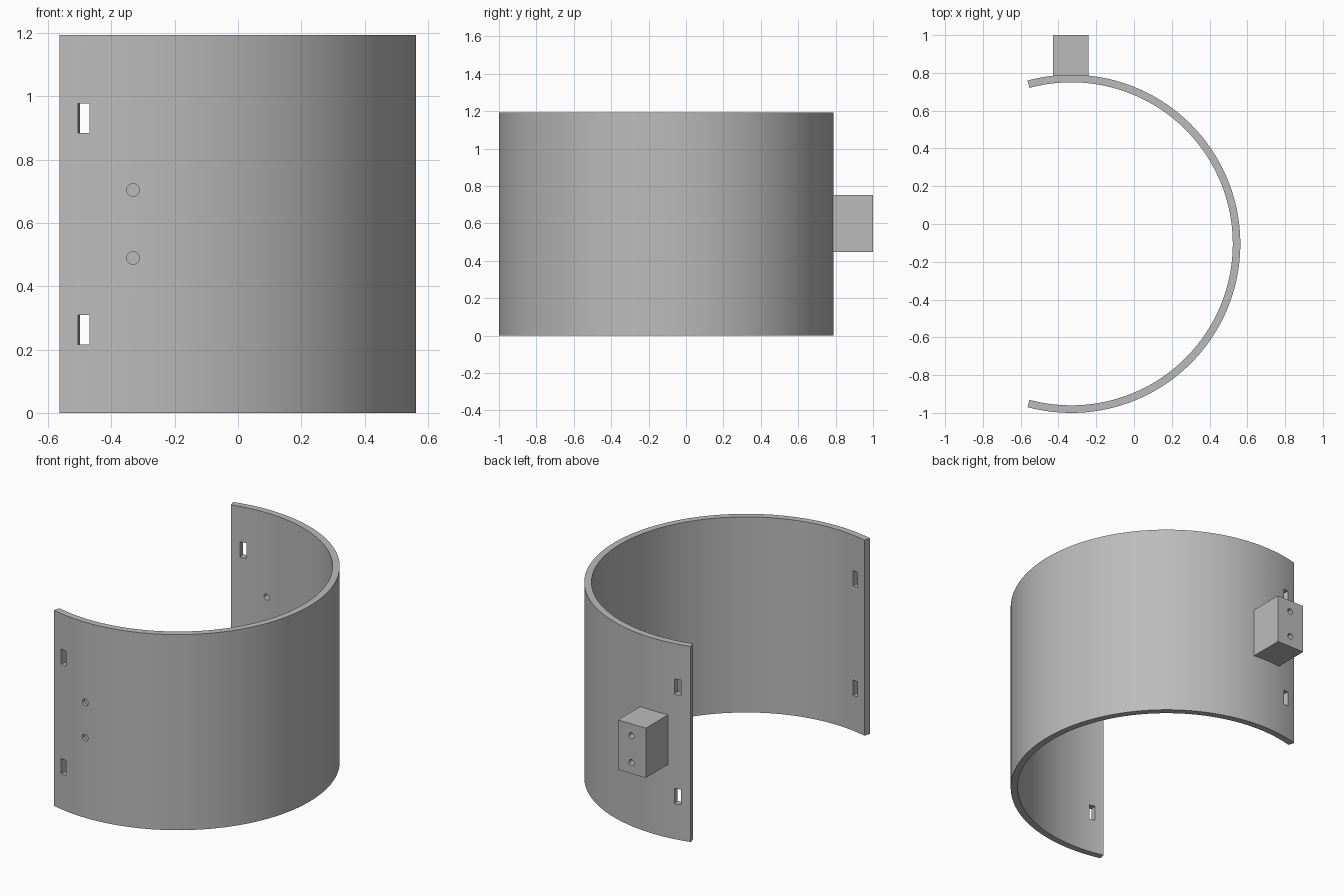
import bpy, bmesh, math
from mathutils import Matrix, Vector

cube = bpy.data.objects.get("Cube")
if cube:
    bpy.data.objects.remove(cube, do_unlink=True)

CX, CY = -0.332, -0.105      # axis of the curved shell
R_OUT, R_IN = 0.895, 0.855
HEIGHT = 1.194
MID = HEIGHT / 2
SPAN = math.radians(105)     # half of the arc, open towards -x
STEPS = 120

grey = bpy.data.materials.new("grey_plastic")
grey.use_nodes = True
grey.diffuse_color = (0.5, 0.5, 0.5, 1)
grey.node_tree.nodes["Principled BSDF"].inputs["Base Color"].default_value = (0.5, 0.5, 0.5, 1)


def add_object(name, bm):
    bmesh.ops.recalc_face_normals(bm, faces=bm.faces)
    mesh = bpy.data.meshes.new(name)
    bm.to_mesh(mesh)
    bm.free()
    mesh.materials.append(grey)
    obj = bpy.data.objects.new(name, mesh)
    bpy.context.collection.objects.link(obj)
    return obj


def add_box(bm, size, matrix):
    bmesh.ops.create_cube(bm, size=1, matrix=matrix @ Matrix.Diagonal((*size, 1)))


def add_pin(bm, radius, y0, y1, z):
    # Cylinder along y on the shell's centre plane
    place = Matrix.Translation((CX, (y0 + y1) / 2, z)) @ Matrix.Rotation(math.pi / 2, 4, 'X')
    bmesh.ops.create_cone(bm, cap_ends=True, segments=32, radius1=radius,
                          radius2=radius, depth=y1 - y0, matrix=place)


def cut(obj, cutter):
    mod = obj.modifiers.new("holes", 'BOOLEAN')
    mod.operation = 'DIFFERENCE'
    mod.solver = 'EXACT'
    mod.object = cutter
    bpy.context.view_layer.objects.active = obj
    bpy.ops.object.modifier_apply(modifier=mod.name)


# Curved shell: arc profile extruded upwards
bm = bmesh.new()
angles = [SPAN * (2 * i / STEPS - 1) for i in range(STEPS + 1)]
outline = [(R_OUT, a) for a in angles] + [(R_IN, a) for a in reversed(angles)]
base = bm.faces.new([bm.verts.new((CX + r * math.cos(a), CY + r * math.sin(a), 0))
                     for r, a in outline])
top = bmesh.ops.extrude_face_region(bm, geom=[base], use_keep_orig=True)
bmesh.ops.translate(bm, vec=Vector((0, 0, HEIGHT)),
                    verts=[g for g in top["geom"] if isinstance(g, bmesh.types.BMVert)])
shell = add_object("curved_shell", bm)

# Mounting block on the back of the shell
bm = bmesh.new()
add_box(bm, (0.188, 0.235, 0.304), Matrix.Translation((CX - 0.003, 0.8825, MID + 0.002)))
block = add_object("mounting_block", bm)

# Cutter: strap slots, shallow front holes and through holes in the block
bm = bmesh.new()
for side in (-1, 1):
    turn = Matrix.Rotation(side * math.radians(100), 4, 'Z')
    for dz in (-0.334, 0.334):
        add_box(bm, (0.2, 0.038, 0.093),
                Matrix.Translation((CX, CY, MID + dz)) @ turn @ Matrix.Translation((0.875, 0, 0)))
for sign in (-1, 1):
    add_pin(bm, 0.02, -1.1, -0.98, MID + sign * 0.1075)
    add_pin(bm, 0.018, 0.6, 1.1, MID + sign * 0.082)
cutter = add_object("hole_cutter", bm)
cut(shell, cutter)
cut(block, cutter)
bpy.data.objects.remove(cutter, do_unlink=True)

# Smooth curved walls, crisp edges
for obj in (shell, block):
    bpy.ops.object.select_all(action='DESELECT')
    obj.select_set(True)
    bpy.context.view_layer.objects.active = obj
    bpy.ops.object.shade_smooth_by_angle(angle=math.radians(30))
